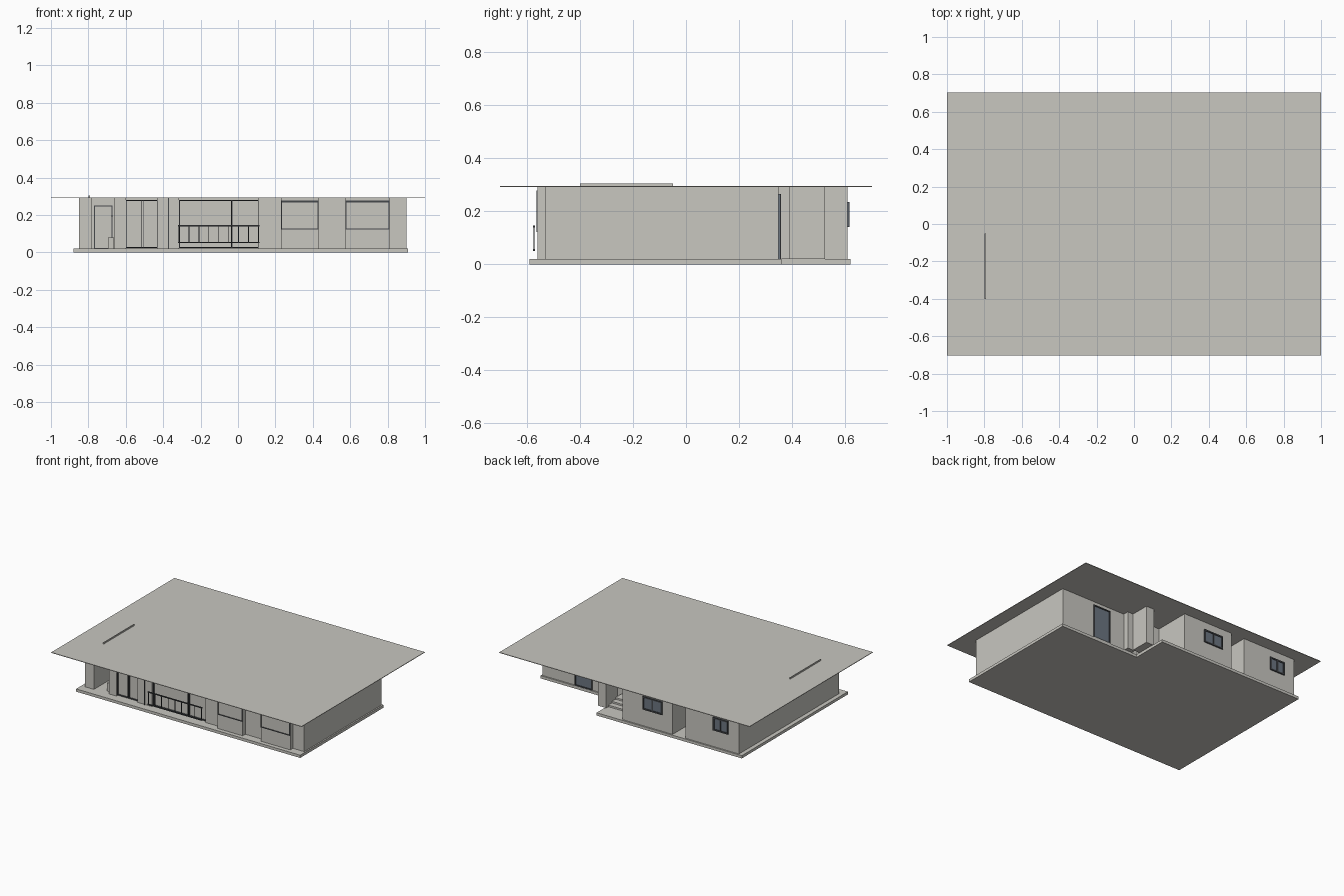
import bpy, bmesh

cube = bpy.data.objects.get("Cube")
if cube:
    bpy.data.objects.remove(cube, do_unlink=True)


def material(name, rgb):
    m = bpy.data.materials.new(name)
    m.use_nodes = True
    m.diffuse_color = (*rgb, 1)
    m.node_tree.nodes["Principled BSDF"].inputs["Base Color"].default_value = (*rgb, 1)
    return m


PLASTER = material("warm grey plaster", (0.58, 0.57, 0.53))
METAL = material("dark metal", (0.06, 0.065, 0.07))
GLASS = material("blue grey glass", (0.15, 0.18, 0.22))


def finish(name, bm, mat):
    bmesh.ops.recalc_face_normals(bm, faces=bm.faces)
    mesh = bpy.data.meshes.new(name)
    bm.to_mesh(mesh)
    bm.free()
    mesh.materials.append(mat)
    obj = bpy.data.objects.new(name, mesh)
    bpy.context.collection.objects.link(obj)
    return obj


def prism(name, outline, z0, z1, mat=PLASTER):
    """Extrude a floor-plan outline from z0 to z1."""
    bm = bmesh.new()
    face = bm.faces.new([bm.verts.new((x, y, z0)) for x, y in outline])
    top = bmesh.ops.extrude_face_region(bm, geom=[face])["geom"]
    verts = [v for v in top if isinstance(v, bmesh.types.BMVert)]
    bmesh.ops.translate(bm, vec=(0, 0, z1 - z0), verts=verts)
    return finish(name, bm, mat)


def box(name, x, y, z, mat=PLASTER):
    return prism(name, [(x[0], y[0]), (x[1], y[0]), (x[1], y[1]), (x[0], y[1])], z[0], z[1], mat)


def frame(name, x, y, z, bars=(), t=0.005, mat=METAL):
    """Rectangular frame around an opening, with vertical bars."""
    box(name + "_head", x, y, (z[1] - t, z[1]), mat)
    box(name + "_sill", x, y, (z[0], z[0] + t), mat)
    for i, c in enumerate([x[0] + t / 2, x[1] - t / 2, *bars]):
        box(f"{name}_upright_{i}", (c - t / 2, c + t / 2), y, (z[0] + t, z[1] - t), mat)


FLOOR, CEILING = 0.02, 0.291

# Floor slab, roof sheet and roof fin
prism("floor_slab", [(-0.88, -0.59), (0.91, -0.59), (0.91, 0.36), (0.28, 0.36),
                     (0.28, 0.62), (-0.88, 0.62)], 0, FLOOR)
box("roof", (-1, 1), (-0.703, 0.703), (CEILING, 0.295))
box("roof_fin", (-0.798, -0.792), (-0.4, -0.05), (0.295, 0.305))

# Walls with front entry, glazed bays, rear porch and rear door recess
prism("walls", [
    (-0.85, -0.53), (-0.78, -0.53), (-0.78, -0.3), (-0.66, -0.3), (-0.66, -0.53),
    (-0.6, -0.53), (-0.6, -0.51), (-0.43, -0.51), (-0.43, -0.53),
    (-0.315, -0.53), (-0.315, -0.51), (0.11, -0.51), (0.11, -0.53),
    (0.9, -0.53), (0.9, 0.35), (0.08, 0.35), (0.08, 0.61), (-0.32, 0.61),
    (-0.32, 0.45), (-0.425, 0.45), (-0.425, 0.61), (-0.85, 0.61)], FLOOR, CEILING)

# Rear porch pier, post and steps
box("porch_pier", (0.27, 0.335), (0.39, 0.525), (FLOOR, CEILING))
box("porch_post", (0.32, 0.38), (0.35, 0.39), (FLOOR, CEILING))
for i in range(3):
    box(f"porch_step_{i}", (0.08, 0.27), (0.35, 0.5 - 0.04 * i),
        (FLOOR + 0.012 * i, FLOOR + 0.012 * (i + 1)))

# Front bay windows above solid panels
for i, (a, b) in enumerate([(0.23, 0.43), (0.575, 0.81)]):
    box(f"bay_{i}", (a, b), (-0.56, -0.53), (FLOOR, CEILING))
    frame(f"bay_window_{i}", (a, b), (-0.565, -0.559), (0.122, 0.278))
    box(f"bay_head_{i}", (a, b), (-0.564, -0.56), (0.268, 0.275), METAL)

# Front sliding glass walls
for name, a, b, mid in [("patio_doors", -0.6, -0.43, -0.515), ("living_windows", -0.315, 0.11, -0.035)]:
    frame(name, (a, b), (-0.522, -0.508), (0.024, 0.28), (mid,), 0.004)
    box(name + "_meeting_rail", (mid + 0.006, mid + 0.009), (-0.516, -0.509), (0.028, 0.276), METAL)

# Downpipe and front entry
box("downpipe", (-0.375, -0.37), (-0.536, -0.53), (FLOOR, CEILING), METAL)
box("entry_block", (-0.695, -0.662), (-0.5, -0.45), (FLOOR, 0.08))
frame("entry_door", (-0.77, -0.67), (-0.306, -0.299), (FLOOR, 0.25))
box("entry_handle", (-0.677, -0.672), (-0.315, -0.306), (0.19, 0.2), METAL)

# Front balcony railing
for name, z in [("top", 0.139), ("bottom", 0.05)]:
    box(f"railing_{name}", (-0.32, 0.115), (-0.577, -0.57), (z, z + 0.007), METAL)
for i in range(9):
    x = -0.315 + i * 0.053
    box(f"railing_post_{i}", (x - 0.002, x + 0.002), (-0.575, -0.571), (0.05, 0.14), METAL)

# Rear windows
for i, (a, b) in enumerate([(-0.765, -0.645), (-0.24, -0.085)]):
    box(f"rear_glass_{i}", (a, b), (0.609, 0.613), (0.14, 0.235), GLASS)
    frame(f"rear_window_{i}", (a, b), (0.609, 0.618), (0.14, 0.235), ((a + b) / 2,), 0.01)

# Rear glazed door and recessed rear door
for name, a, b, y in [("garden_door", 0.5, 0.64, 0.35), ("rear_door", -0.41, -0.335, 0.45)]:
    box(name + "_glass", (a, b), (y - 0.001, y + 0.004), (FLOOR, 0.265), GLASS)
    frame(name, (a, b), (y - 0.001, y + 0.009), (FLOOR, 0.265), (), 0.008)
